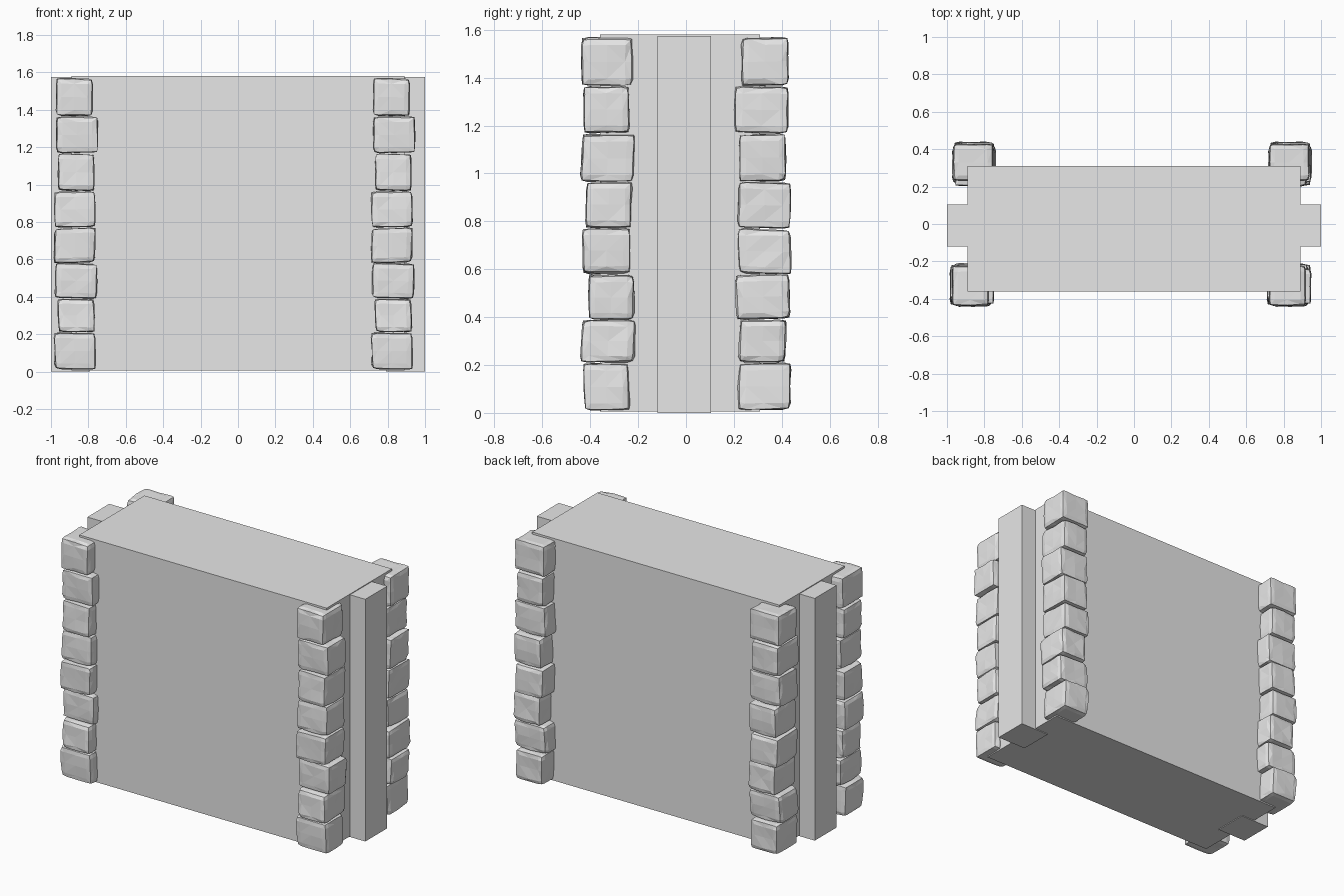
import bpy
import bmesh
import math
import random
from mathutils import Vector, Matrix

random.seed(4)

default_cube = bpy.data.objects.get("Cube")
if default_cube:
    bpy.data.objects.remove(default_cube, do_unlink=True)

# One plain grey for the whole model
grey = bpy.data.materials.new("plain_grey")
grey.use_nodes = True
colour = (0.8, 0.8, 0.8, 1)
grey.diffuse_color = colour
grey.node_tree.nodes["Principled BSDF"].inputs["Base Color"].default_value = colour


def finish(name, bm):
    mesh = bpy.data.meshes.new(name)
    bmesh.ops.recalc_face_normals(bm, faces=bm.faces)
    bm.to_mesh(mesh)
    bm.free()
    mesh.materials.append(grey)
    obj = bpy.data.objects.new(name, mesh)
    bpy.context.collection.objects.link(obj)
    return obj


def fit(bm, low, high):
    """Stretch a unit cube mesh (-1..1) to the given corners."""
    low, high = Vector(low), Vector(high)
    bm.transform(Matrix.Translation((low + high) / 2)
                 @ Matrix.Diagonal((high - low) / 2).to_4x4())


def box(name, low, high):
    bm = bmesh.new()
    bmesh.ops.create_cube(bm, size=2)
    fit(bm, low, high)
    return finish(name, bm)


def add_stone(column, low, high):
    """Roughly hewn block: rounded edges, slight lean and chipped faces."""
    bm = bmesh.new()
    bmesh.ops.create_cube(bm, size=2)
    bmesh.ops.subdivide_edges(bm, edges=bm.edges[:], cuts=3, use_grid_fill=True)
    lean_x, lean_y, tilt = [random.uniform(-0.04, 0.04) for _ in range(3)]
    for v in bm.verts:
        p = v.co.copy()
        # push the grid lines outwards so the rounding stays near the edges
        p = Vector([math.copysign(abs(c) ** 0.5, c) for c in p])
        p /= sum(abs(c) ** 14 for c in p) ** (1 / 14)
        p.x += lean_x * p.z
        p.y += lean_y * p.z
        p.z += tilt * p.x
        v.co = p * random.uniform(0.95, 1.0)
    bmesh.ops.triangulate(bm, faces=bm.faces[:])
    fit(bm, low, high)
    block = bpy.data.meshes.new("block")
    bm.to_mesh(block)
    bm.free()
    column.from_mesh(block)
    bpy.data.meshes.remove(block)


# Wall core
box("wall", (-0.89, -0.36, 0.005), (0.89, 0.31, 1.58))

# End pilasters, set into the wall
box("left_pilaster", (0.79, -0.12, 0), (1, 0.105, 1.575))
box("right_pilaster", (-1, -0.12, 0), (-0.79, 0.105, 1.575))

# Corner stones: extents of each course about the column axis, bottom to top
levels = [0.01, 0.21, 0.39, 0.58, 0.77, 0.965, 1.167, 1.365, 1.57]
x_spans = [(-0.115, 0.11), (-0.095, 0.105), (-0.11, 0.12), (-0.115, 0.11),
           (-0.115, 0.11), (-0.095, 0.105), (-0.105, 0.125), (-0.105, 0.095)]
y_spans = [(-0.105, 0.09), (-0.115, 0.115), (-0.085, 0.11), (-0.11, 0.095),
           (-0.095, 0.1), (-0.115, 0.11), (-0.105, 0.09), (-0.115, 0.105)]
column = bmesh.new()
for i, (xs, ys) in enumerate(zip(x_spans, y_spans)):
    add_stone(column, (xs[0], ys[0], levels[i]), (xs[1], ys[1], levels[i + 1]))
first = finish("front_left_stones", column)
first.location = (0.825, -0.325, 0)

# The other corners repeat the column, turned a quarter at the back
for name, x, y, turn in (("front_right_stones", -0.87, -0.325, 0),
                         ("back_left_stones", 0.835, 0.325, -90),
                         ("back_right_stones", -0.855, 0.325, -90)):
    obj = bpy.data.objects.new(name, first.data)
    obj.location = (x, y, 0)
    obj.rotation_euler.z = math.radians(turn)
    bpy.context.collection.objects.link(obj)
